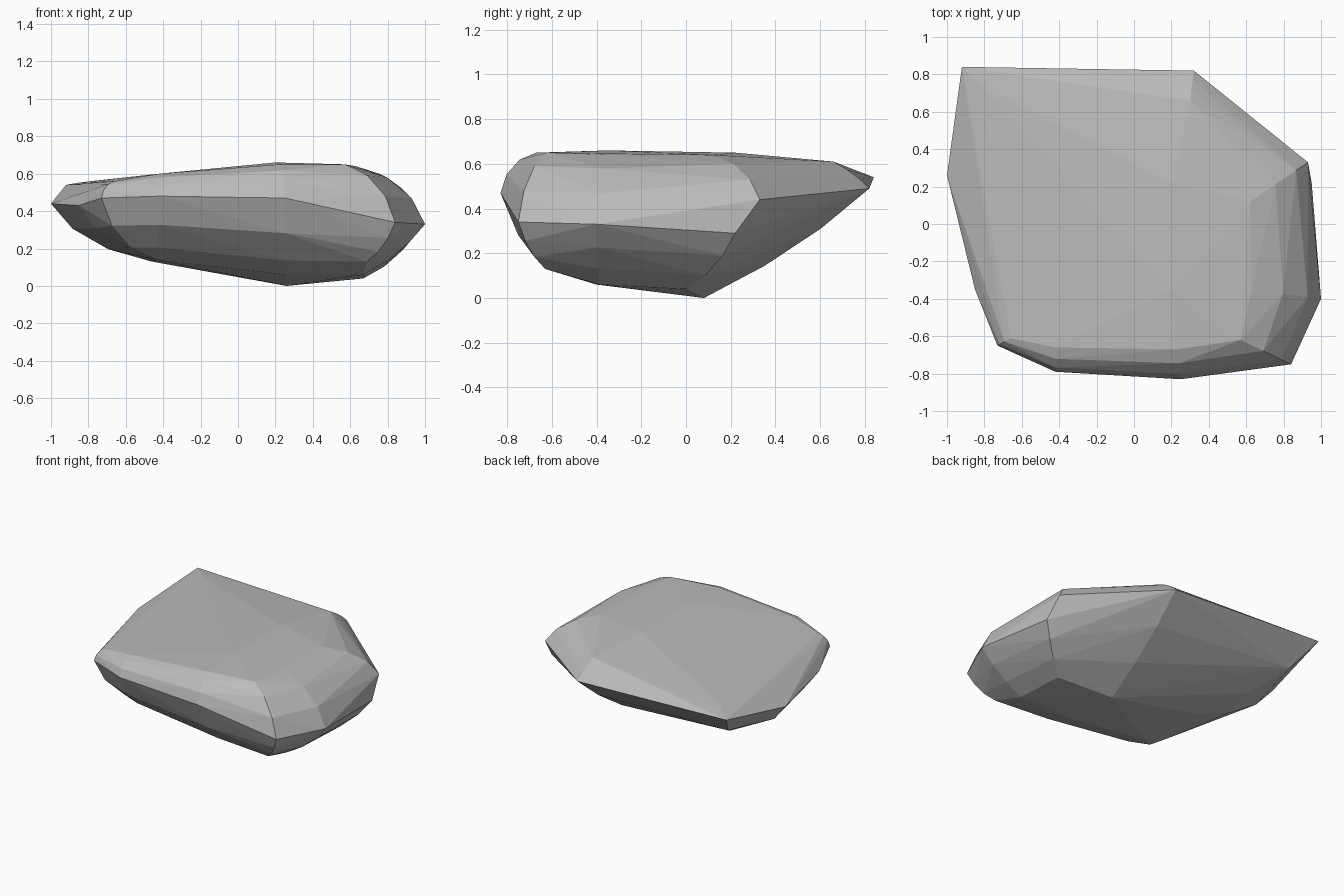
import bpy
import bmesh
from math import sin, cos, pi
from mathutils import Vector


def make_material(name, colour):
    material = bpy.data.materials.new(name)
    material.use_nodes = True
    material.diffuse_color = colour
    shader = material.node_tree.nodes.get("Principled BSDF")
    shader.inputs["Base Color"].default_value = colour
    shader.inputs["Roughness"].default_value = 0.9
    return material


def bowed_path(flat_end, steep_end, roundness, steps=3):
    """Quarter-ellipse path between two corners, eased towards a straight line."""
    start, end = Vector(flat_end), Vector(steep_end)
    path = []
    for step in range(steps + 1):
        share = step / steps
        angle = share * pi / 2
        straight = start.lerp(end, share)
        flat = start.lerp(end, sin(angle))
        steep = start.lerp(end, 1 - cos(angle))
        bowed = Vector((flat.x, flat.y, steep.z))
        path.append(straight.lerp(bowed, roundness))
    return path


def wrap_facets(name, corners, material):
    """Stretch one flat-faceted skin around the corners."""
    mesh = bpy.data.meshes.new(name)
    bm = bmesh.new()
    for corner in corners:
        bm.verts.new(corner)
    bmesh.ops.remove_doubles(bm, verts=bm.verts[:], dist=0.001)
    bmesh.ops.convex_hull(bm, input=bm.verts[:])
    # Drop corners that ended up inside the skin
    loose = [vert for vert in bm.verts if not vert.link_faces]
    bmesh.ops.delete(bm, geom=loose, context="VERTS")
    bmesh.ops.recalc_face_normals(bm, faces=bm.faces[:])
    bm.to_mesh(mesh)
    bm.free()
    mesh.materials.append(material)
    rock = bpy.data.objects.new(name, mesh)
    bpy.context.scene.collection.objects.link(rock)


default_cube = bpy.data.objects.get("Cube")
if default_cube:
    bpy.data.objects.remove(default_cube, do_unlink=True)

# Widest corners around the girth
front = (.25, -.83, .47)
front_bulge = (-.42, -.79, .48)
front_right = (-.73, -.65, .47)
right_front = (-.85, -.35, .43)
right = (-1, .26, .44)
back_right = (-.92, .84, .54)
back = (.32, .82, .49)
back_left = (.93, .33, .44)
left_back = (.95, .22, .29)
left = (1, -.4, .33)
front_left = (.84, -.75, .34)

# Underside corners
keel_front = (.26, -.4, .06)
keel_lowest = (.26, .08, 0)
keel_left = (.67, -.39, .06)
keel_back_left = (.67, 0, .04)
keel_right = (-.44, -.4, .14)
keel_back_right = (-.46, .1, .13)
keel_corner = (.69, -.63, .13)

# Each rib: inner end, widest corner, roundness
shoulder_ribs = [
    ((.23, -.67, .65), front, .8),
    ((-.42, -.66, .6), front_bulge, .8),
    ((-.66, -.61, .56), front_right, .8),
    ((-.69, -.37, .55), right_front, .5),
    ((-.73, .03, .52), right, .2),
    ((-.68, .6, .57), back_right, .3),
    ((.3, .66, .61), back, .2),
    ((.62, .12, .64), back_left, .65),
    ((.63, -.35, .64), left, .7),
    ((.57, -.62, .65), front_left, .7),
]
belly_ribs = [
    (keel_front, front, .75),
    (keel_right, front_bulge, .7),
    (keel_right, front_right, .7),
    (keel_right, right_front, .5),
    (keel_back_right, right, .6),
    (keel_back_right, back_right, .5),
    (keel_lowest, back, .2),
    (keel_back_left, left_back, .4),
    (keel_left, left, .3),
    (keel_corner, front_left, .4),
]

# Crown corners on the nearly level top
corners = [Vector((.2, -.35, .66)), Vector((.2, .22, .65))]
for inner, widest, roundness in shoulder_ribs + belly_ribs:
    corners += bowed_path(inner, widest, roundness)

stone = make_material("stone grey", (0.5, 0.5, 0.5, 1))
wrap_facets("rock", corners, stone)
